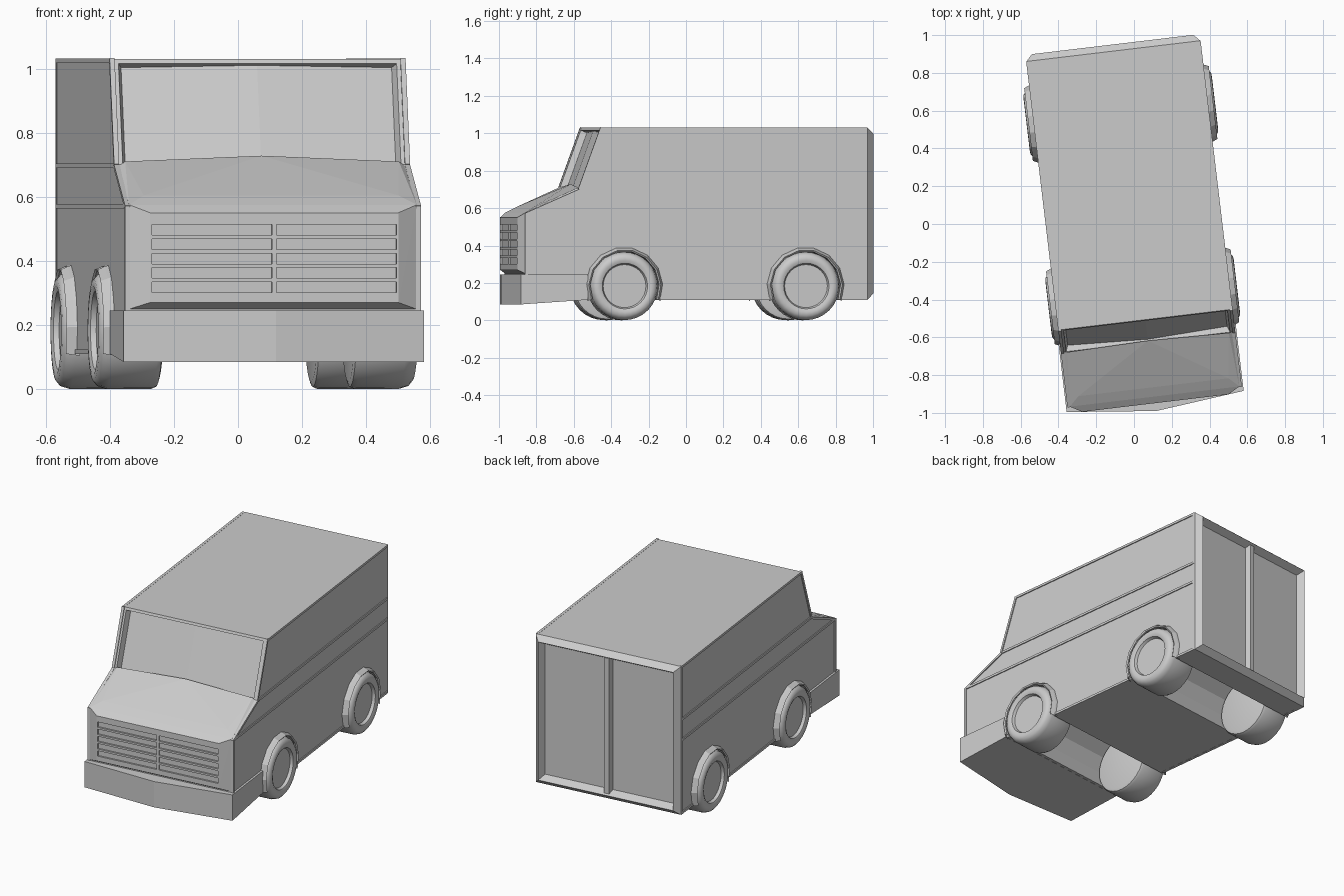
import bpy, bmesh
from math import radians, sin, cos, pi, hypot
from mathutils import Vector

if "Cube" in bpy.data.objects:
    bpy.data.objects.remove(bpy.data.objects["Cube"])

TURN = radians(6.8)      # the whole van stands slightly turned
AXLES = (-0.388, 0.589)
W = 0.459                # half width of the body


def finish(name, bm, smooth=False):
    bmesh.ops.recalc_face_normals(bm, faces=bm.faces)
    me = bpy.data.meshes.new(name)
    bm.to_mesh(me)
    bm.free()
    ob = bpy.data.objects.new(name, me)
    bpy.context.collection.objects.link(ob)
    ob.rotation_euler.z = TURN
    if smooth:
        bpy.ops.object.select_all(action='DESELECT')
        ob.select_set(True)
        bpy.context.view_layer.objects.active = ob
        bpy.ops.object.shade_smooth_by_angle(angle=radians(35))
    return ob


def prism(bm, pts, move):
    f = bm.faces.new([bm.verts.new(p) for p in pts])
    r = bmesh.ops.extrude_face_region(bm, geom=[f])
    vs = [g for g in r['geom'] if isinstance(g, bmesh.types.BMVert)]
    bmesh.ops.translate(bm, verts=vs, vec=move)


def box(bm, lo, hi):
    prism(bm, [(lo[0], lo[1], lo[2]), (hi[0], lo[1], lo[2]),
               (hi[0], hi[1], lo[2]), (lo[0], hi[1], lo[2])], (0, 0, hi[2] - lo[2]))


def bridge(bm, loops, closed=True):
    rows = [[bm.verts.new(p) for p in l] for l in loops]
    n = len(rows[0])
    for a, b in zip(rows, rows[1:]):
        for i in range(n if closed else n - 1):
            j = (i + 1) % n
            bm.faces.new((a[i], a[j], b[j], b[i]))
    return rows


def cut(ob, cutter):
    m = ob.modifiers.new('cut', 'BOOLEAN')
    m.operation, m.object, m.solver = 'DIFFERENCE', cutter, 'EXACT'
    cutter.hide_render = True
    cutter.hide_viewport = True


# body: side profile with wheel arch channels, extruded across
prof = [(-0.51, 1.03), (-0.63, 0.70), (-0.92, 0.572), (-0.92, 0.11)]
for v in AXLES:
    for i in range(9):
        a = radians(202 - i * 224 / 8)
        prof.append((v + 0.192 * cos(a), 0.183 + 0.192 * sin(a)))
prof += [(0.915, 0.11), (0.915, 1.03)]
bm = bmesh.new()
prism(bm, [(-W, y, z) for y, z in prof], (2 * W, 0, 0))
body = finish('body', bm)

# windscreen recess, glass slightly bowed
up = Vector((0, 0.12, 0.33))
L = up.length
up.normalize()
out = Vector((0, -up.z, up.y))
base = Vector((0, -0.63, 0.70)) + up * 0.004
bm = bmesh.new()
shape = [(-0.437, 0.06), (-0.437, 0), (-0.425, -0.035), (0, -0.015),
         (0.425, -0.035), (0.437, 0), (0.437, 0.06)]
prism(bm, [Vector((u, 0, 0)) + base + out * d for u, d in shape], up * (L - 0.02))
cut(body, finish('windscreen_cutter', bm))

# bonnet and nose as one convex block
bm = bmesh.new()
half = [(0.39, -0.955, 0.27), (0.39, -0.955, 0.55), (0.45, -0.92, 0.25), (0.452, -0.92, 0.575),
        (0.452, -0.632, 0.695), (0.45, -0.64, 0.25), (0.40, -0.87, 0.604), (0.43, -0.632, 0.71)]
for x, y, z in half:
    for s in (-1, 1):
        bm.verts.new((s * x, y, z))
bm.verts.new((0, -0.622, 0.728))
bmesh.ops.convex_hull(bm, input=bm.verts)
bmesh.ops.dissolve_limit(bm, angle_limit=0.01, verts=bm.verts, edges=bm.edges)
nose = finish('bonnet', bm)

# grille slots
bm = bmesh.new()
for r in range(5):
    z = 0.301 + r * 0.0448
    for u in (-0.384, 0.007):
        box(bm, (u, -1.0, z), (u + 0.377, -0.945, z + 0.033))
cut(nose, finish('grille_cutter', bm))

# front bumper: pointed in plan, underside rising to the rear
bm = bmesh.new()
plan = [(-0.472, -0.583), (-0.472, -0.946), (0, -0.997), (0.472, -0.946), (0.472, -0.583)]
rows = bridge(bm, [[(x, y, 0.245) for x, y in plan],
                   [(x, y, 0.11 if y > -0.6 else 0.085) for x, y in plan]])
for r in rows:
    bm.faces.new(r)
finish('front_bumper', bm)

# side mouldings and edge trims
lines = [((-0.62, 0.697), (0.915, 0.697)), ((-0.90, 0.57), (0.915, 0.57)),
         ((-0.505, 1.024), (0.915, 1.024)), ((-0.509, 1.03), (-0.629, 0.70)),
         ((-0.625, 0.696), (-0.92, 0.566)), ((-0.914, 0.57), (-0.914, 0.245)),
         ((AXLES[0] + 0.19, 0.117), (AXLES[1] - 0.19, 0.117)),
         ((AXLES[1] + 0.19, 0.117), (0.915, 0.117))]
bm = bmesh.new()
for (y0, z0), (y1, z1) in lines:
    l = hypot(y1 - y0, z1 - z0)
    ny, nz = -(z1 - z0) / l * 0.007, (y1 - y0) / l * 0.007
    for s in (-1, 1):
        prism(bm, [(s * (W - 0.01), y0 + ny, z0 + nz), (s * (W - 0.01), y1 + ny, z1 + nz),
                   (s * (W - 0.01), y1 - ny, z1 - nz), (s * (W - 0.01), y0 - ny, z0 - nz)],
              (s * 0.016, 0, 0))
finish('side_mouldings', bm)

# rear door frame, chamfered in and out, with the centre post
bm = bmesh.new()


def rect(u, y, z0, z1):
    return [(-u, y, z0), (u, y, z0), (u, y, z1), (-u, y, z1)]


bridge(bm, [rect(0.464, 0.905, 0.11, 1.03), rect(0.464, 0.922, 0.11, 1.03),
            rect(0.43, 0.957, 0.143, 1.0), rect(0.408, 0.914, 0.168, 0.975)])
finish('rear_frame', bm)
bm = bmesh.new()
prism(bm, [(-0.026, 0.914, 0.15), (-0.016, 0.945, 0.15), (0.016, 0.945, 0.15), (0.026, 0.914, 0.15)],
      (0, 0, 0.84))
finish('rear_door_post', bm)

# wheels and arch flares
tyre = [(0.115, 0.478), (0.122, 0.495), (0.138, 0.502), (0.158, 0.5), (0.174, 0.487),
        (0.182, 0.46), (0.183, 0.32), (0.176, 0.305), (0.16, 0.3)]
flare = [(0.186, 0.43), (0.186, 0.486), (0.194, 0.492), (0.204, 0.47), (0.211, 0.45)]
for s, side in ((-1, 'left'), (1, 'right')):
    for v, end in zip(AXLES, ('front', 'rear')):
        def ring(r, u, a0, a1, n):
            return [(s * u, v + r * cos(a0 + (a1 - a0) * i / n),
                     0.183 + r * sin(a0 + (a1 - a0) * i / n)) for i in range(n)]
        bm = bmesh.new()
        rows = bridge(bm, [ring(r, u, 0, 2 * pi, 32) for r, u in tyre])
        bm.faces.new(rows[0])
        bm.faces.new(rows[-1])
        finish(f'{end}_{side}_wheel', bm, True)
        bm = bmesh.new()
        a0 = radians(-22)
        bridge(bm, [ring(r, u, a0, a0 + radians(224) * 10 / 9, 10) for r, u in flare], False)
        finish(f'{end}_{side}_arch', bm)
